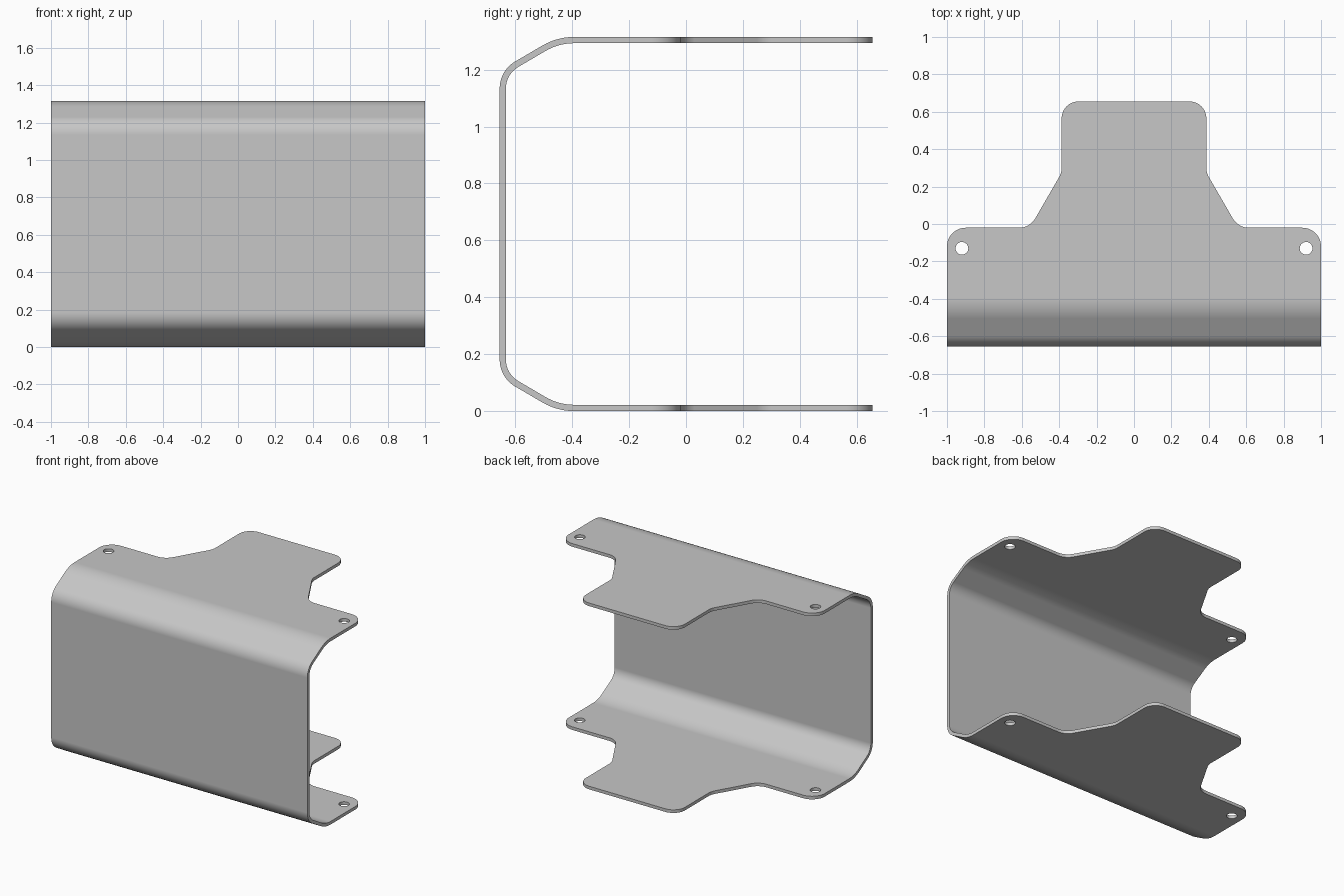
import bpy, bmesh, math
from mathutils import Vector, Matrix

cube = bpy.data.objects.get("Cube")
if cube:
    bpy.data.objects.remove(cube, do_unlink=True)

HEIGHT, DEPTH, THICK = 1.315, 0.655, 0.022

grey = bpy.data.materials.new("plain grey metal")
grey.use_nodes = True
colour = (0.57, 0.57, 0.57, 1)
grey.diffuse_color = colour
grey.node_tree.nodes["Principled BSDF"].inputs["Base Color"].default_value = colour


def fillet(corners, steps=14):
    """Round each (x, y, radius) corner of a closed outline with a true arc."""
    out = []
    n = len(corners)
    for i, (x, y, r) in enumerate(corners):
        p = Vector((x, y))
        if r == 0:
            out.append(p)
            continue
        a = (Vector(corners[i - 1][:2]) - p).normalized()
        b = (Vector(corners[(i + 1) % n][:2]) - p).normalized()
        half = a.angle(b) / 2
        centre = p + (a + b).normalized() * (r / math.sin(half))
        start = p + a * (r / math.tan(half)) - centre
        end = p + b * (r / math.tan(half)) - centre
        sweep = start.angle_signed(end)
        for k in range(steps + 1):
            out.append(centre + Matrix.Rotation(-sweep * k / steps, 2) @ start)
    return out


def prism(name, points, direction):
    """Extrude a closed 3D outline into a solid."""
    bm = bmesh.new()
    face = bm.faces.new([bm.verts.new(p) for p in points])
    ext = bmesh.ops.extrude_face_region(bm, geom=[face])
    moved = [v for v in ext["geom"] if isinstance(v, bmesh.types.BMVert)]
    bmesh.ops.translate(bm, verts=moved, vec=direction)
    bmesh.ops.recalc_face_normals(bm, faces=bm.faces)
    mesh = bpy.data.meshes.new(name)
    bm.to_mesh(mesh)
    bm.free()
    obj = bpy.data.objects.new(name, mesh)
    bpy.context.collection.objects.link(obj)
    mesh.materials.append(grey)
    return obj


def cut(target, tool, operation):
    """Apply a boolean and discard the tool."""
    mod = target.modifiers.new("cut", "BOOLEAN")
    mod.object, mod.operation, mod.solver = tool, operation, "EXACT"
    bpy.context.view_layer.objects.active = target
    bpy.ops.object.modifier_apply(modifier=mod.name)
    bpy.data.objects.remove(tool, do_unlink=True)


# Bent sheet section: outer bends, and the same bends offset inward
def bend_side(inset):
    k15, k30 = math.tan(math.radians(15)), math.tan(math.radians(30))
    top = [(0.8, HEIGHT - inset, 0),
           (-0.453 + inset * k15, HEIGHT - inset, 0.22 - inset),
           (-DEPTH + inset, 1.197 - inset * k30, 0.11 - inset)]
    return top + [(y, HEIGHT - z, r) for y, z, r in reversed(top)]


outer, inner = fillet(bend_side(0)), fillet(bend_side(THICK))
section = outer + inner[::-1]
bracket = prism("bent_bracket", [(-1.1, p.x, p.y) for p in section], (2.2, 0, 0))

# Plan outline: wide ears, sloped shoulders and a narrow rear tongue
half = [(1, -0.8, 0), (1, -0.02, 0.1), (0.557, -0.02, 0.1),
        (0.387, 0.274, 0.1), (0.387, DEPTH, 0.09)]
plan = fillet(half + [(-x, y, r) for x, y, r in reversed(half)])
cut(bracket, prism("plan_cutter", [(p.x, p.y, -0.2) for p in plan], (0, 0, 1.8)), "INTERSECT")

# Bolt holes through both ears
for side in (-1, 1):
    ring = [(side * 0.92 + 0.034 * math.cos(a), -0.13 + 0.034 * math.sin(a), -0.2)
            for a in (math.tau * i / 32 for i in range(32))]
    cut(bracket, prism("hole_cutter", ring, (0, 0, 1.8)), "DIFFERENCE")

# Smooth bends with flat panels kept flat
bpy.ops.object.select_all(action="DESELECT")
bracket.select_set(True)
bpy.context.view_layer.objects.active = bracket
bpy.ops.object.shade_smooth_by_angle(angle=math.radians(30))
weighted = bracket.modifiers.new("flat_panels", "WEIGHTED_NORMAL")
weighted.keep_sharp = True
